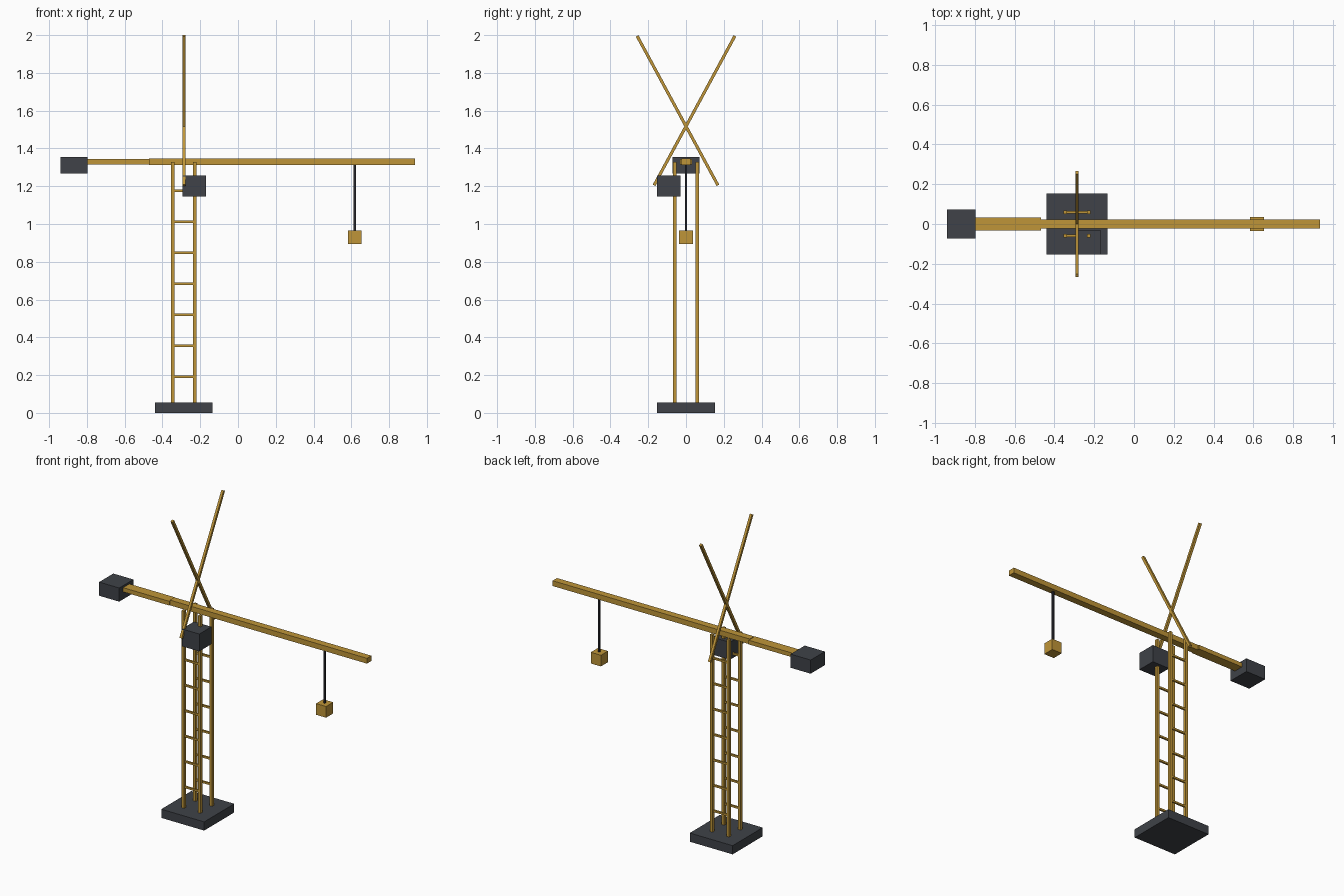
import bpy
from mathutils import Vector

if "Cube" in bpy.data.objects:
    bpy.data.objects.remove(bpy.data.objects["Cube"])


def material(name, rgb):
    m = bpy.data.materials.new(name)
    m.diffuse_color = (*rgb, 1)
    m.use_nodes = True
    m.node_tree.nodes["Principled BSDF"].inputs["Base Color"].default_value = m.diffuse_color
    return m


YELLOW = material("yellow_paint", (0.52, 0.30, 0.04))
DARK = material("dark_steel", (0.05, 0.055, 0.065))
BLACK = material("cable_black", (0.02, 0.02, 0.025))


def box(name, lo, hi, mat):
    """Box between two opposite corners."""
    lo, hi = Vector(lo), Vector(hi)
    bpy.ops.mesh.primitive_cube_add(size=1, location=(lo + hi) / 2)
    ob = bpy.context.object
    ob.name = name
    ob.scale = hi - lo
    ob.data.materials.append(mat)
    return ob


def bar(name, a, b, width, mat):
    """Square bar between two points."""
    a, b = Vector(a), Vector(b)
    bpy.ops.mesh.primitive_cube_add(size=1, location=(a + b) / 2)
    ob = bpy.context.object
    ob.name = name
    ob.scale = (width, width, (b - a).length)
    # tilt only about x or y, so the faces stay square to the axes
    ob.rotation_euler = Vector((0, 0, 1)).rotation_difference(b - a).to_euler()
    ob.data.materials.append(mat)
    return ob


TX, HALF = -0.287, 0.059   # tower centre and half spacing of the legs

# Base slab
box("base", (TX - 0.153, -0.153, 0), (TX + 0.153, 0.153, 0.056), DARK)

# Tower legs and ladder rungs on the front and back faces
for y in (-HALF, HALF):
    for x in (TX - HALF, TX + HALF):
        bar("tower_leg", (x, y, 0.05), (x, y, 1.328), 0.018, YELLOW)
    for i in range(7):
        z = 0.192 + i * 0.164
        bar("tower_rung", (TX - HALF, y, z), (TX + HALF, y, z), 0.012, YELLOW)

# Jib, counter jib and counterweight
box("jib", (-0.47, -0.0225, 1.313), (0.936, 0.0225, 1.347), YELLOW)
box("counter_jib", (-0.81, -0.032, 1.316), (-0.468, 0.032, 1.343), YELLOW)
box("counterweight", (-0.94, -0.072, 1.268), (-0.797, 0.072, 1.356), DARK)

# Operator cab on the front side
box("cab", (-0.293, -0.153, 1.146), (-0.169, -0.03, 1.258), DARK)

# Crossed top bars
for s in (-1, 1):
    bar("cross_bar", (TX, -s * 0.169, 1.205), (TX, s * 0.259, 1.996), 0.016, YELLOW)

# Hoist cable and hook block
bar("cable", (0.618, 0, 0.95), (0.618, 0, 1.32), 0.011, BLACK)
box("hook_block", (0.582, -0.036, 0.894), (0.654, 0.036, 0.966), YELLOW)
